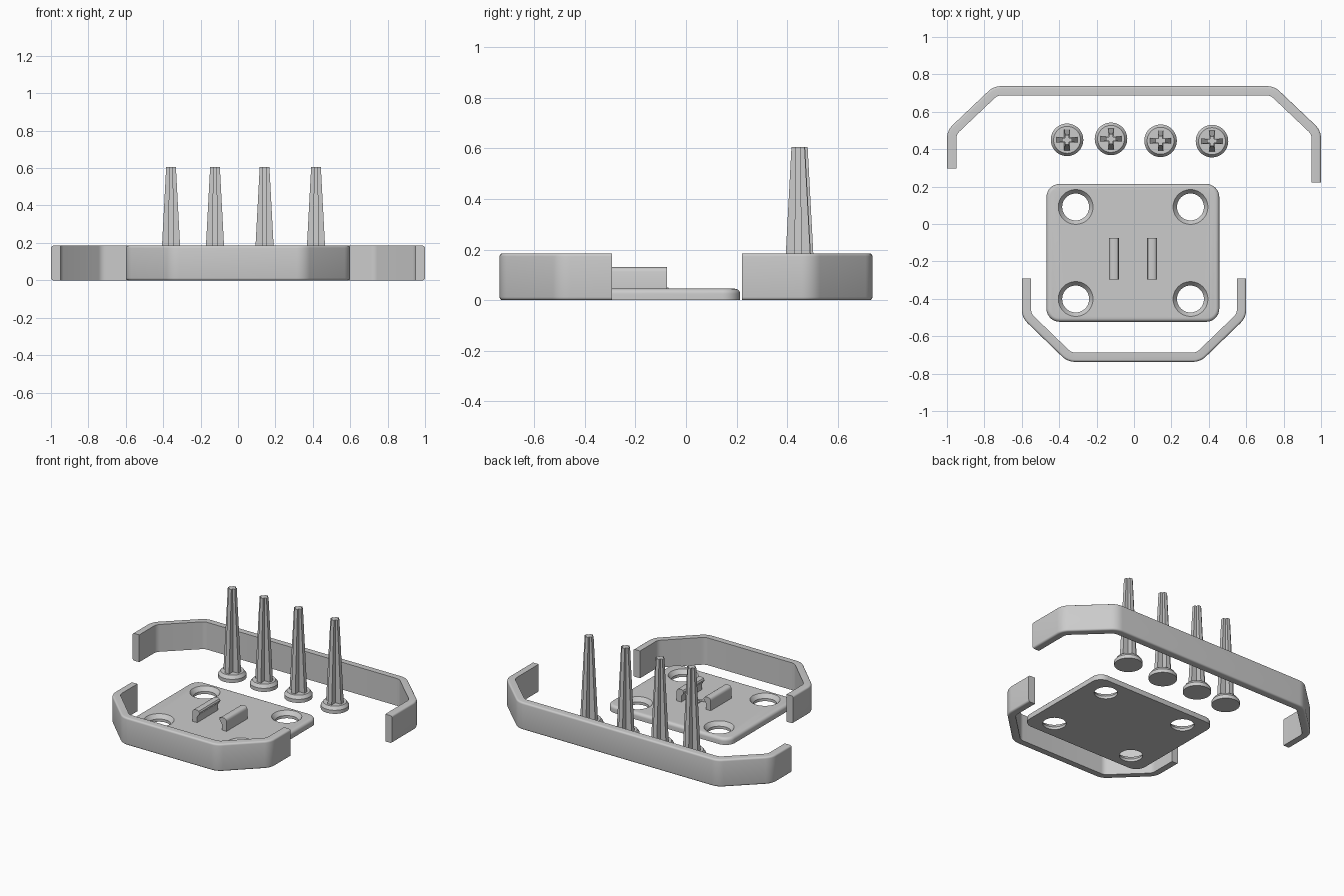
import bpy, bmesh, math
from mathutils import Vector

if "Cube" in bpy.data.objects:
    bpy.data.objects.remove(bpy.data.objects["Cube"])

grey = bpy.data.materials.new("light grey plastic")
grey.diffuse_color = (0.6, 0.6, 0.6, 1)
grey.use_nodes = True
grey.node_tree.nodes["Principled BSDF"].inputs["Base Color"].default_value = grey.diffuse_color


def finish(name, bm):
    bmesh.ops.recalc_face_normals(bm, faces=bm.faces)
    me = bpy.data.meshes.new(name)
    bm.to_mesh(me)
    bm.free()
    ob = bpy.data.objects.new(name, me)
    bpy.context.collection.objects.link(ob)
    me.materials.append(grey)
    return ob


def smooth(ob):
    bpy.ops.object.select_all(action='DESELECT')
    ob.select_set(True)
    bpy.context.view_layer.objects.active = ob
    bpy.ops.object.shade_smooth_by_angle(angle=math.radians(30))


def loft(bm, rings):
    """Skin a stack of closed rings and cap both ends."""
    vs = [[bm.verts.new(p) for p in r] for r in rings]
    n = len(vs[0])
    for a, b in zip(vs, vs[1:]):
        for i in range(n):
            bm.faces.new((a[i], a[(i + 1) % n], b[(i + 1) % n], b[i]))
    bm.faces.new(vs[0])
    bm.faces.new(vs[-1])


def circle(x, y, z, r, n=48):
    return [(x + r * math.cos(math.tau * i / n), y + r * math.sin(math.tau * i / n), z)
            for i in range(n)]


def fillet(pts, r, seg=6):
    """Round the inner corners of an open polyline."""
    pts = [Vector(p) for p in pts]
    out = [pts[0]]
    for a, b, c in zip(pts, pts[1:], pts[2:]):
        u, v = (a - b).normalized(), (c - b).normalized()
        half = u.angle(v) / 2
        centre = b + (u + v).normalized() * r / math.sin(half)
        t = r / math.tan(half)
        p, q = b + u * t - centre, b + v * t - centre
        out += [centre + p.lerp(q, i / seg).normalized() * r for i in range(seg + 1)]
    return out + [pts[-1]]


def band(name, pts, h=0.185, t=0.05, e=0.012):
    """Sweep an upright strip along its outer outline (inside lies to the right)."""
    path = fillet(pts, 0.1)
    arc = [(e - e * math.cos(k * math.pi / 8), e - e * math.sin(k * math.pi / 8)) for k in range(5)]
    section = [(d, z) for d, z in reversed(arc)] + [(d, h - z) for d, z in arc] + [(t, h), (t, 0)]
    rings = []
    for i, p in enumerate(path):
        d0 = (p - path[i - 1]) if i else path[1] - p
        d1 = (path[i + 1] - p) if i < len(path) - 1 else d0
        n0 = Vector((d0.y, -d0.x)).normalized()
        n1 = Vector((d1.y, -d1.x)).normalized()
        m = (n0 + n1) / (1 + n0.dot(n1))
        rings.append([(p.x + m.x * d, p.y + m.y * d, z) for d, z in section])
    bm = bmesh.new()
    loft(bm, rings)
    smooth(finish(name, bm))


# Long rear strip and short front strip
band("rear_strip", [(-1, 0.298), (-1, 0.5), (-0.75, 0.737), (0.75, 0.737), (1, 0.5), (1, 0.222)])
band("front_strip", [(0.6, -0.292), (0.6, -0.5), (0.355, -0.737),
                     (-0.355, -0.737), (-0.6, -0.5), (-0.6, -0.292)])

# Base plate: rounded rectangle with a rounded top rim
X0, X1, Y0, Y1, TOP, R = -0.468, 0.456, -0.523, 0.214, 0.045, 0.07


def plate_ring(inset, z):
    ring = []
    corners = [(X1 - R, Y1 - R), (X0 + R, Y1 - R), (X0 + R, Y0 + R), (X1 - R, Y0 + R)]
    for k, (cx, cy) in enumerate(corners):
        for i in range(9):
            a = math.pi / 2 * (k + i / 8)
            ring.append((cx + (R - inset) * math.cos(a), cy + (R - inset) * math.sin(a), z))
    return ring


bm = bmesh.new()
e = 0.02
loft(bm, [plate_ring(0, 0)] +
     [plate_ring(e - e * math.cos(a), TOP - e + e * math.sin(a))
      for a in [k * math.pi / 10 for k in range(6)]])
plate = finish("base_plate", bm)

# Countersunk holes
cut = bmesh.new()
for hx in (-0.312, 0.302):
    for hy in (0.091, -0.401):
        loft(cut, [circle(hx, hy, -0.02, 0.072), circle(hx, hy, 0.018, 0.072),
                   circle(hx, hy, TOP, 0.093), circle(hx, hy, 0.08, 0.093)])
cutter = finish("hole_cutter", cut)
cutter.hide_render = True
mod = plate.modifiers.new("holes", 'BOOLEAN')
mod.operation, mod.solver, mod.object = 'DIFFERENCE', 'EXACT', cutter
bpy.context.view_layer.objects.active = plate
bpy.ops.object.modifier_apply(modifier=mod.name)
bpy.data.objects.remove(cutter)
smooth(plate)

# Small direction arrow: thin shaft and triangular head
bm = bmesh.new()
for shape in ([(-0.004, -0.07), (-0.004, -0.156), (0.004, -0.156), (0.004, -0.07)],
              [(-0.025, -0.156), (0, -0.187), (0.025, -0.156)]):
    loft(bm, [[(x - 0.005, y, z) for x, y in shape] for z in (TOP - 0.002, TOP + 0.004)])
finish("direction_arrow", bm)

# Pair of clip tabs with lips facing each other
tab = [(0.128, 0.04), (0.128, 0.112), (0.125, 0.121), (0.119, 0.127), (0.11, 0.13), (0.09, 0.13),
       (0.081, 0.126), (0.075, 0.116), (0.077, 0.105), (0.084, 0.097), (0.091, 0.088),
       (0.093, 0.078), (0.093, 0.04)]
for name, s in (("left_clip", -1), ("right_clip", 1)):
    bm = bmesh.new()
    loft(bm, [[(s * x - 0.005, y, z) for x, z in tab] for y in (-0.298, -0.075)])
    smooth(finish(name, bm))


# Four push pins: chamfered head and tapering cross-shaped shaft
def cross(x, y, z, a, w):
    ring = []
    for c, s in ((1, 0), (0, 1), (-1, 0), (0, -1)):
        ring += [(x + c * px - s * py, y + s * px + c * py, z)
                 for px, py in ((a, -w), (a, w), (w, w))]
    return ring


for i, (px, py) in enumerate([(-0.358, 0.45), (-0.123, 0.455), (0.142, 0.445), (0.417, 0.443)]):
    bm = bmesh.new()
    loft(bm, [circle(px, py, 0, 0.087), circle(px, py, 0.024, 0.087), circle(px, py, 0.045, 0.072)])
    smooth(finish(f"pin_head_{i + 1}", bm))
    bm = bmesh.new()
    loft(bm, [cross(px, py, 0.04, 0.056, 0.015), cross(px, py, 0.605, 0.026, 0.011)])
    smooth(finish(f"pin_shaft_{i + 1}", bm))
